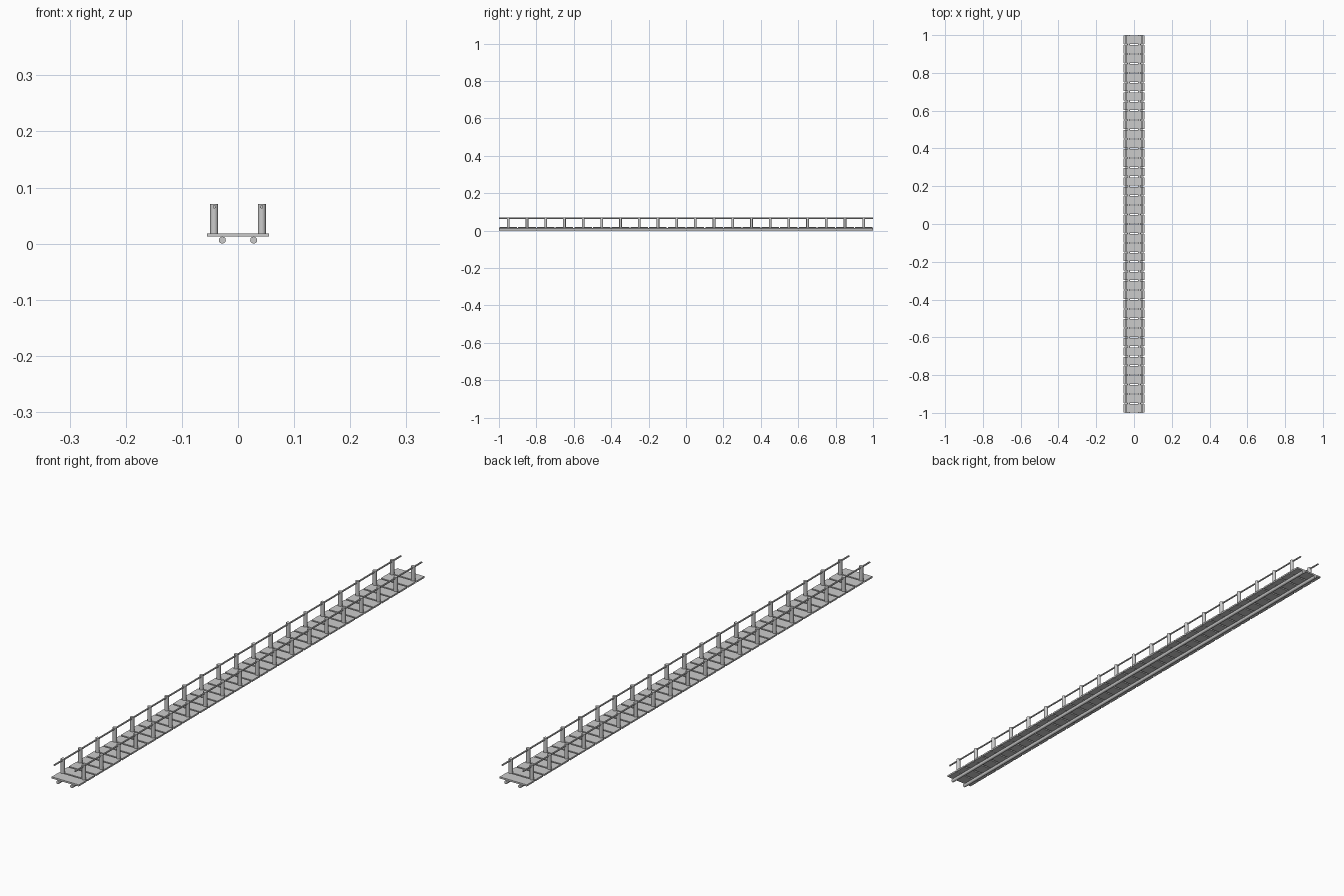
import bpy, math

if "Cube" in bpy.data.objects:
    bpy.data.objects.remove(bpy.data.objects["Cube"])

LENGTH = 2.0
PLANKS = 40
POSTS = 20


def smooth(obj):
    bpy.ops.object.select_all(action='DESELECT')
    obj.select_set(True)
    bpy.context.view_layer.objects.active = obj
    bpy.ops.object.shade_smooth_by_angle(angle=math.radians(40))


def rod(name, radius, depth, loc, along_y=False, sides=12):
    rot = (math.pi / 2, 0, 0) if along_y else (0, 0, 0)
    bpy.ops.mesh.primitive_cylinder_add(vertices=sides, radius=radius, depth=depth,
                                        location=loc, rotation=rot)
    obj = bpy.context.object
    obj.name = name
    smooth(obj)


def plank(name, y, width):
    bpy.ops.mesh.primitive_cube_add(size=1, location=(0, y, 0.0155))
    obj = bpy.context.object
    obj.name = name
    obj.scale = (0.11, width, 0.006)


# Deck planks laid across the walkway with narrow gaps
pitch = LENGTH / PLANKS
for i in range(PLANKS):
    plank(f"deck_plank_{i + 1}", -LENGTH / 2 + (i + 0.5) * pitch, pitch * 0.88)

for side, s in (("left", -1), ("right", 1)):
    # Round support beam under the deck
    rod(f"{side}_support_beam", 0.0063, LENGTH, (s * 0.028, 0, 0.0063), along_y=True)
    # Handrail rope threaded through the post tops
    rod(f"{side}_handrail_rope", 0.003, LENGTH, (s * 0.042, 0, 0.0655), along_y=True, sides=8)
    # Round railing posts
    step = LENGTH / POSTS
    for i in range(POSTS):
        y = -LENGTH / 2 + (i + 0.5) * step
        rod(f"{side}_railing_post_{i + 1}", 0.0072, 0.058, (s * 0.0425, y, 0.0415))
